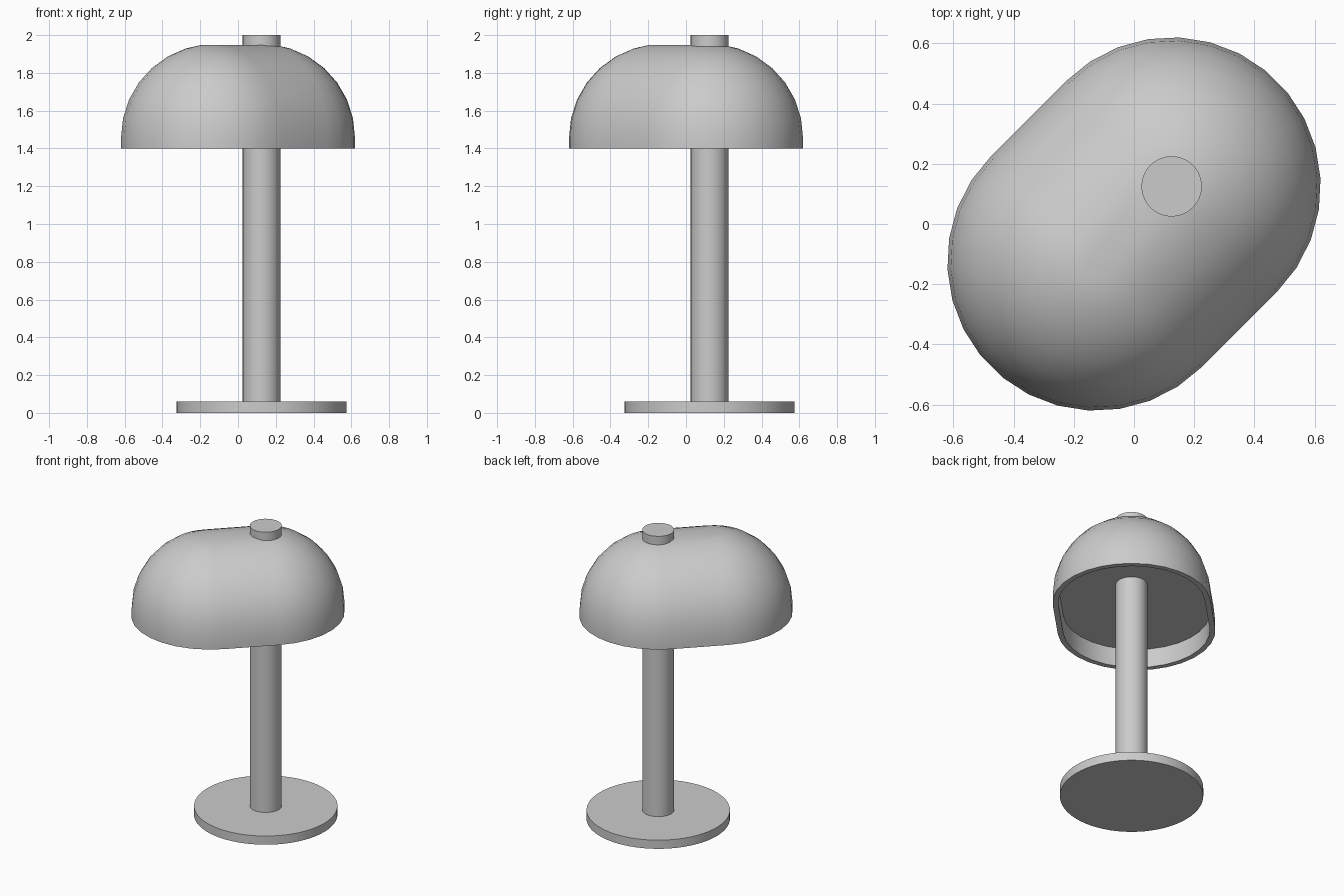
import bpy, bmesh
from math import sin, cos, pi, radians

if "Cube" in bpy.data.objects:
    bpy.data.objects.remove(bpy.data.objects["Cube"])

C = 0.125      # x and y offset of the stem and the shade's end centres
R = 0.495      # shade radius
ZC = 1.458     # height of the shade's widest level
SEG = 15       # segments in each half-round end


def smooth(obj, angle=35):
    bpy.ops.object.select_all(action='DESELECT')
    obj.select_set(True)
    bpy.context.view_layer.objects.active = obj
    bpy.ops.object.shade_smooth_by_angle(angle=radians(angle))


def cylinder(name, radius, z0, z1, sides=64):
    bpy.ops.mesh.primitive_cylinder_add(vertices=sides, radius=radius, depth=z1 - z0,
                                        location=(C, C, (z0 + z1) / 2))
    obj = bpy.context.object
    obj.name = name
    smooth(obj)


def stadium(r, z):
    """Rounded slot outline running along the x = y diagonal."""
    pts = []
    for end, start in ((1, -pi / 4), (-1, 3 * pi / 4)):
        for i in range(SEG + 1):
            a = start + pi * i / SEG
            pts.append((end * C + r * cos(a), end * C + r * sin(a), z))
    return pts


# Base disc and the stem that pokes out through the shade
cylinder("base", 0.45, 0.0, 0.06)
cylinder("stem", 0.10, 0.05, 2.0)

# Shade: flat recessed ceiling, inner wall, rim, then the outer dome
profile = [(0.46, 1.53), (0.46, 1.4), (R, 1.4)]
profile += [(R * cos(radians(e)), ZC + R * sin(radians(e)))
            for e in (0, 12, 24, 36, 48, 60, 72, 82)]
bm = bmesh.new()
rings = [[bm.verts.new(p) for p in stadium(r, z)] for r, z in profile]
n = len(rings[0])
for a, b in zip(rings, rings[1:]):
    for i in range(n):
        j = (i + 1) % n
        bm.faces.new((a[i], a[j], b[j], b[i]))
bm.faces.new(rings[0])
bm.faces.new(rings[-1])
bmesh.ops.recalc_face_normals(bm, faces=bm.faces)
mesh = bpy.data.meshes.new("shade")
bm.to_mesh(mesh)
bm.free()
shade = bpy.data.objects.new("shade", mesh)
bpy.context.collection.objects.link(shade)
smooth(shade)
